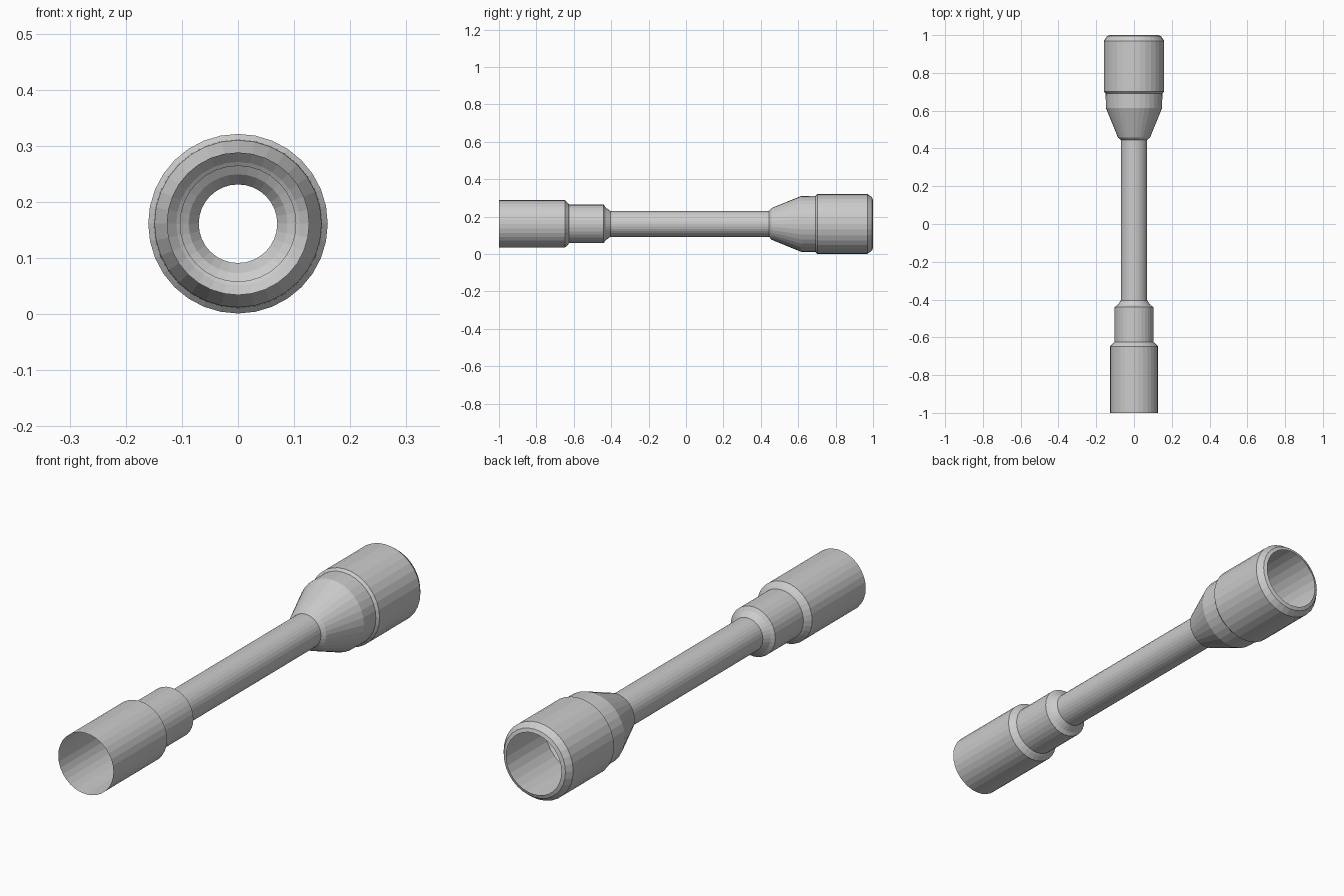
import bpy
from math import cos, sin, tau

if "Cube" in bpy.data.objects:
    bpy.data.objects.remove(bpy.data.objects["Cube"])

SIDES = 32
AXIS_Z = 0.161


def lathe(name, profile):
    """Thin open shell turned around the y axis from (y, radius) points."""
    verts = [(r * cos(tau * i / SIDES), y, AXIS_Z + r * sin(tau * i / SIDES))
             for y, r in profile for i in range(SIDES)]
    faces = []
    for k in range(len(profile) - 1):
        a, b = k * SIDES, (k + 1) * SIDES
        for i in range(SIDES):
            j = (i + 1) % SIDES
            faces.append((a + i, b + i, b + j, a + j))
    mesh = bpy.data.meshes.new(name)
    mesh.from_pydata(verts, [], faces)
    mesh.update()
    obj = bpy.data.objects.new(name, mesh)
    bpy.context.collection.objects.link(obj)
    return obj


# Open front hood with a small stepped shoulder
lathe("front_hood", [(-1.0, 0.127), (-0.648, 0.127), (-0.63, 0.11), (-0.625, 0.103)])

# Narrower collar that tapers down to the tube
lathe("front_collar", [(-0.625, 0.103), (-0.44, 0.103), (-0.43, 0.088), (-0.405, 0.07)])

# Long slim main tube
lathe("main_tube", [(-0.405, 0.07), (0.445, 0.07)])

# Flared cone and its short straight band
lathe("rear_cone", [(0.445, 0.07), (0.458, 0.085), (0.615, 0.149), (0.692, 0.15)])

# Wide rear barrel with a chamfered, open rim
lathe("rear_barrel", [(0.692, 0.15), (0.702, 0.16), (0.97, 0.16),
                      (0.995, 0.142), (1.0, 0.127)])
